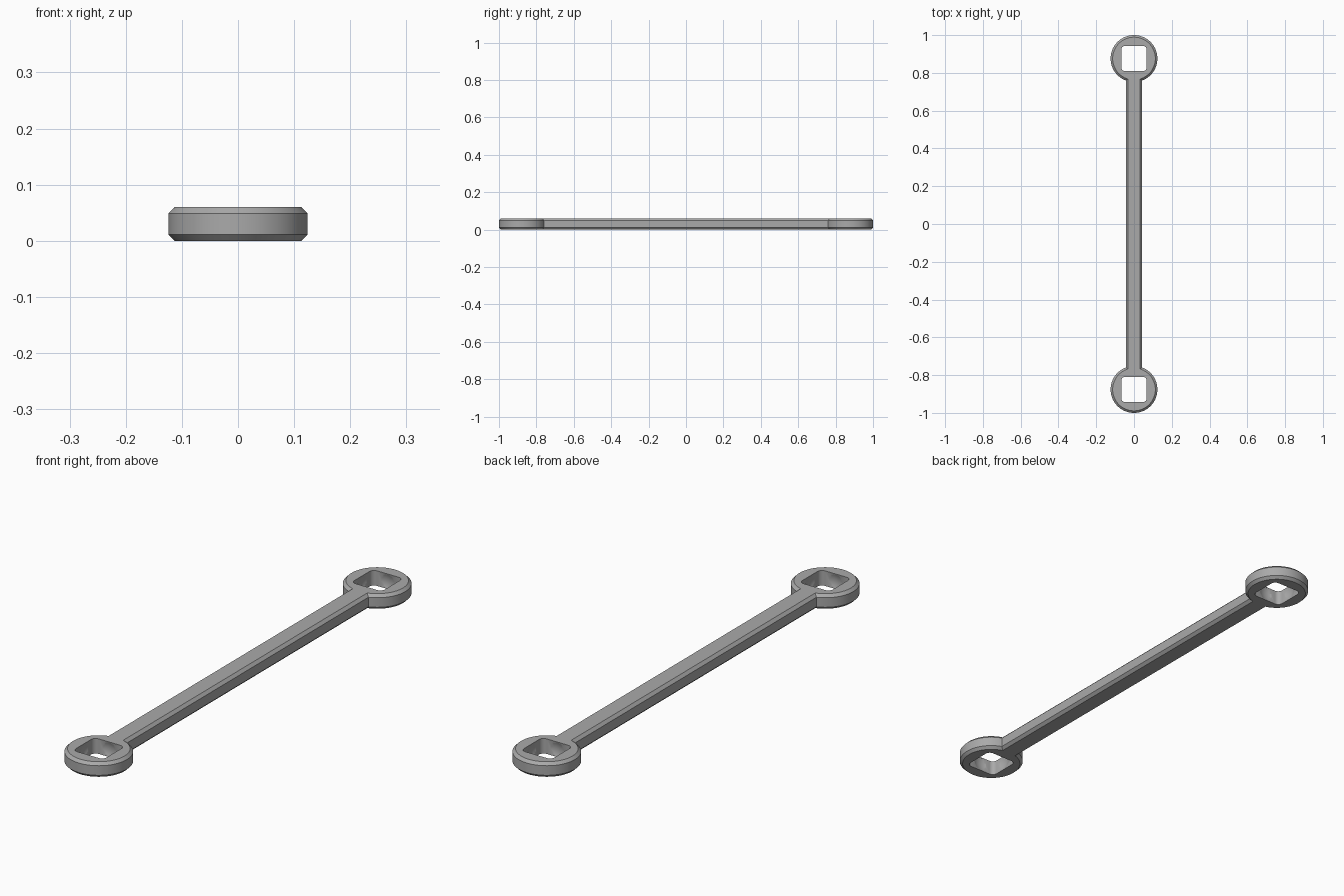
import bpy, bmesh, math
from mathutils import Matrix

if "Cube" in bpy.data.objects:
    bpy.data.objects.remove(bpy.data.objects["Cube"])

HEIGHT, CHAMFER = 0.06, 0.011
HEAD_R, HEAD_Y = 0.124, 0.876
BAR_HALF = 0.043
HOLE_HALF, HOLE_ROUND = 0.067, 0.02
MID = HEIGHT / 2

steel = bpy.data.materials.new("grey")
steel.diffuse_color = (0.40, 0.40, 0.40, 1)
steel.use_nodes = True
steel.node_tree.nodes["Principled BSDF"].inputs["Base Color"].default_value = steel.diffuse_color


def new_object(name, bm):
    bmesh.ops.recalc_face_normals(bm, faces=bm.faces)
    mesh = bpy.data.meshes.new(name)
    bm.to_mesh(mesh)
    bm.free()
    mesh.materials.append(steel)
    obj = bpy.data.objects.new(name, mesh)
    bpy.context.collection.objects.link(obj)
    return obj


def loft(name, levels):
    """Closed solid through stacked outlines given as (z, points)."""
    bm = bmesh.new()
    rings = [[bm.verts.new((x, y, z)) for x, y in pts] for z, pts in levels]
    for a, b in zip(rings, rings[1:]):
        for i in range(len(a)):
            j = (i + 1) % len(a)
            bm.faces.new((a[i], a[j], b[j], b[i]))
    bm.faces.new(rings[0])
    bm.faces.new(rings[-1])
    return new_object(name, bm)


def link_outline(inset, n=64):
    """Two round heads joined by a straight bar."""
    r, w = HEAD_R - inset, BAR_HALF - inset
    start = -math.pi / 2 + math.asin(w / r)
    sweep = 2 * math.pi - 2 * math.asin(w / r)
    arc = [(r * math.cos(start + sweep * i / n),
            HEAD_Y + r * math.sin(start + sweep * i / n)) for i in range(n + 1)]
    return arc + [(-x, -y) for x, y in arc]


def rounded_square(cy, n=6):
    k = HOLE_HALF - HOLE_ROUND
    pts = []
    for q in range(4):
        mid = math.pi / 4 + q * math.pi / 2
        cx, cyy = k * math.copysign(1, math.cos(mid)), k * math.copysign(1, math.sin(mid))
        for i in range(n + 1):
            a = q * math.pi / 2 + i / n * math.pi / 2
            pts.append((cx + HOLE_ROUND * math.cos(a), cy + cyy + HOLE_ROUND * math.sin(a)))
    return pts


# Chamfered body
link = loft("connecting_link", [(0, link_outline(CHAMFER)),
                                (CHAMFER, link_outline(0)),
                                (HEIGHT - CHAMFER, link_outline(0)),
                                (HEIGHT, link_outline(CHAMFER))])


def cut(cutter):
    cutter.hide_render = True
    cutter.hide_viewport = True
    mod = link.modifiers.new(cutter.name, 'BOOLEAN')
    mod.operation = 'DIFFERENCE'
    mod.solver = 'EXACT'
    mod.object = cutter


# Square sockets with a round hollow inside each
for side, label in ((-1, "front"), (1, "back")):
    cy = side * HEAD_Y
    sq = rounded_square(cy)
    cut(loft(label + "_socket_cutter", [(-0.05, sq), (HEIGHT + 0.05, sq)]))
    bm = bmesh.new()
    bmesh.ops.create_uvsphere(bm, u_segments=48, v_segments=32, radius=0.073,
                              matrix=Matrix.Translation((0, cy, MID)))
    # keep the hollow below the rims
    for z, d in ((HEIGHT - 0.003, 1), (0.003, -1)):
        res = bmesh.ops.bisect_plane(bm, geom=bm.verts[:] + bm.edges[:] + bm.faces[:],
                                     plane_co=(0, 0, z), plane_no=(0, 0, d), clear_outer=True)
        edges = [e for e in res["geom_cut"] if isinstance(e, bmesh.types.BMEdge)]
        bmesh.ops.edgeloop_fill(bm, edges=edges)
    cut(new_object(label + "_hollow_cutter", bm))

# Apply the cuts and shade
bpy.context.view_layer.update()
mesh = bpy.data.meshes.new_from_object(
    link.evaluated_get(bpy.context.evaluated_depsgraph_get()))
link.modifiers.clear()
link.data = mesh
for o in list(bpy.data.objects):
    if o != link:
        bpy.data.objects.remove(o)
bpy.ops.object.select_all(action='DESELECT')
link.select_set(True)
bpy.context.view_layer.objects.active = link
bpy.ops.object.shade_smooth_by_angle(angle=math.radians(30))
